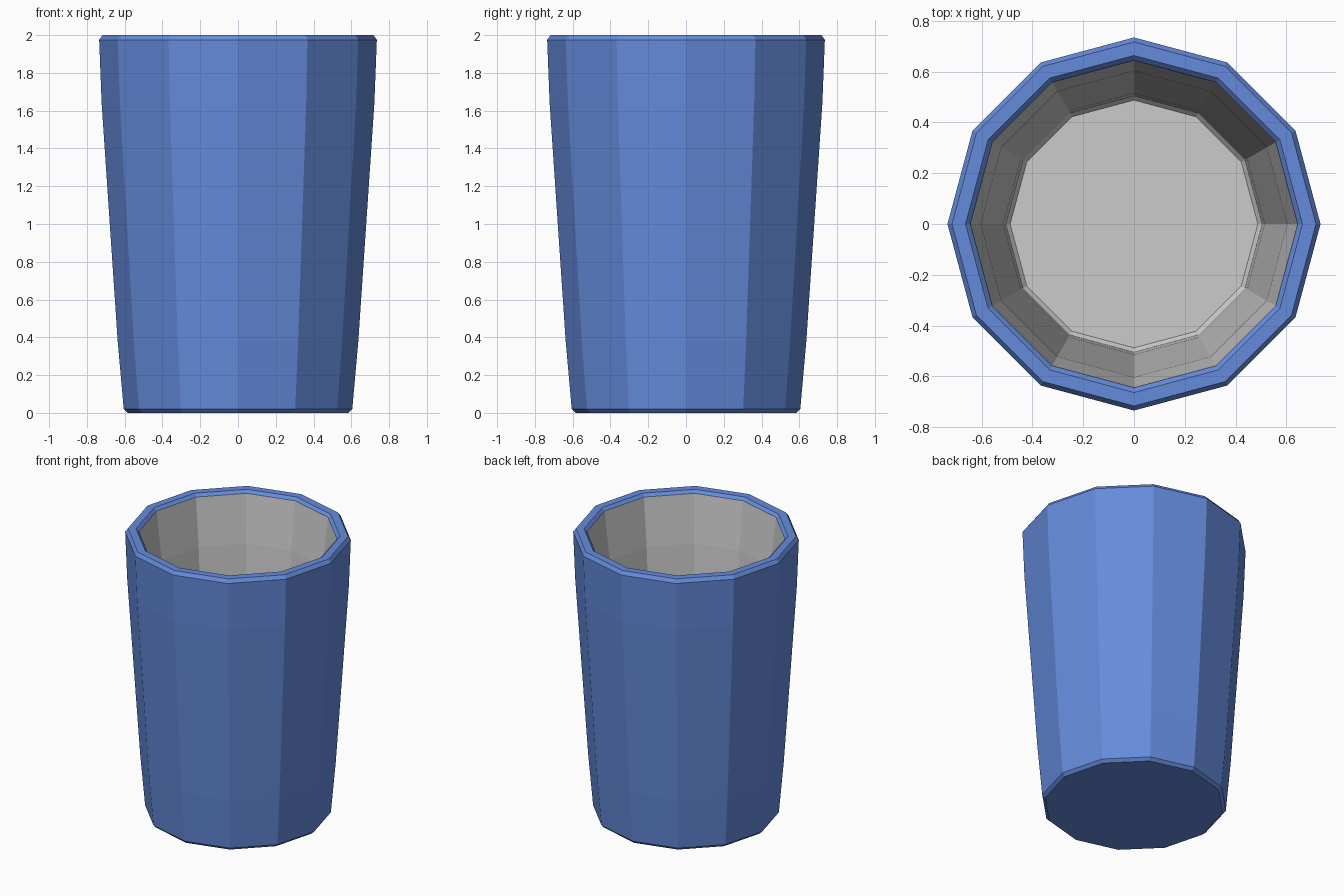
import bpy, bmesh, math

if "Cube" in bpy.data.objects:
    bpy.data.objects.remove(bpy.data.objects["Cube"])

SIDES = 12


def lathe(name, profile, cap, colour=None):
    """Spin (radius, z) points into faceted rings; cap the 'first' or 'last' ring."""
    bm = bmesh.new()
    rings = []
    for r, z in profile:
        rings.append([bm.verts.new((r * math.cos(2 * math.pi * i / SIDES),
                                    r * math.sin(2 * math.pi * i / SIDES), z))
                      for i in range(SIDES)])
    for a, b in zip(rings, rings[1:]):
        for i in range(SIDES):
            j = (i + 1) % SIDES
            bm.faces.new((a[i], a[j], b[j], b[i]))
    if cap == "first":
        bm.faces.new(rings[0][::-1])
    else:
        bm.faces.new(rings[-1])
    mesh = bpy.data.meshes.new(name)
    bm.to_mesh(mesh)
    bm.free()
    obj = bpy.data.objects.new(name, mesh)
    bpy.context.collection.objects.link(obj)
    if colour:
        mat = bpy.data.materials.new(name + "_blue")
        mat.diffuse_color = colour
        mat.use_nodes = True
        mat.node_tree.nodes["Principled BSDF"].inputs["Base Color"].default_value = mat.diffuse_color
        mesh.materials.append(mat)
    return obj


# Blue outside: base, tapered wall and bevelled rim
lathe("cup_outside",
      [(0.585, 0), (0.605, 0.02), (0.637, 0.38), (0.722, 1.64),
       (0.735, 1.975), (0.717, 2.0), (0.664, 2.0), (0.645, 1.98)],
      "first", (0.13, 0.26, 0.72, 1))

# Grey inside: wall and floor
lathe("cup_inside",
      [(0.645, 1.98), (0.604, 1.64), (0.515, 0.38), (0.505, 0.18), (0.488, 0.16)],
      "last")
